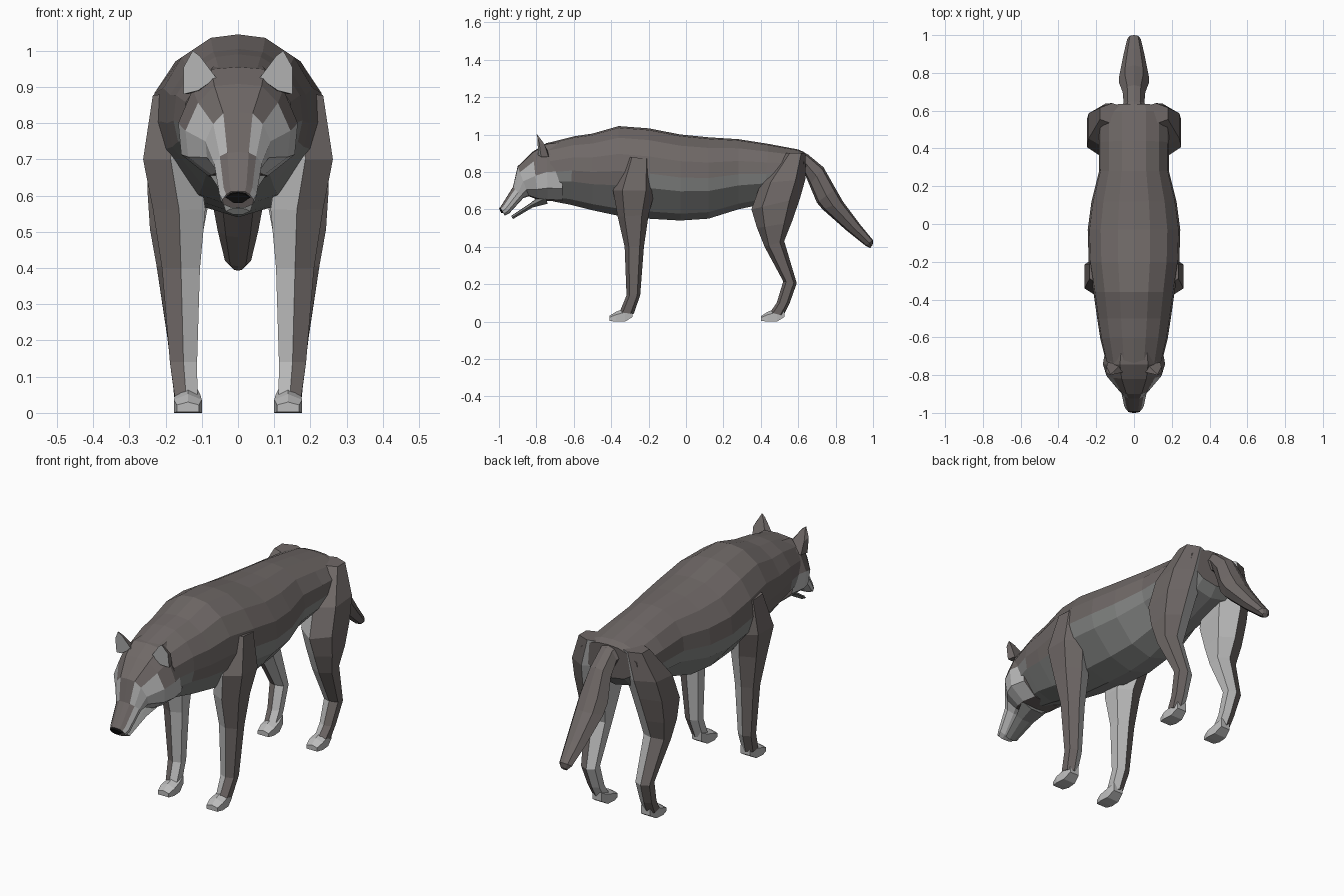
import bpy, bmesh

if "Cube" in bpy.data.objects:
    bpy.data.objects.remove(bpy.data.objects["Cube"])


def material(name, rgb):
    m = bpy.data.materials.new(name)
    m.diffuse_color = (*rgb, 1)
    m.use_nodes = True
    m.node_tree.nodes["Principled BSDF"].inputs["Base Color"].default_value = m.diffuse_color
    return m


MATS = [material("dark_fur", (0.16, 0.14, 0.135)),
        material("belly_fur", (0.23, 0.235, 0.23)),
        material("pale_fur", (0.50, 0.50, 0.50)),
        material("black_nose", (0.006, 0.006, 0.006))]
DARK, BELLY, PALE, NOSE = range(4)


def loft(name, rings, colour, sides=(1,)):
    """Skin a list of point rings, once per side; colour picks each face's material."""
    for side in sides:
        bm = bmesh.new()
        loops = [[bm.verts.new((x * side, y, z)) for x, y, z in r] for r in rings]
        n = len(loops[0])
        for a, b in zip(loops, loops[1:]):
            for i in range(n):
                j = (i + 1) % n
                bm.faces.new((a[i], a[j], b[j], b[i]))
        bm.faces.new(loops[0])
        bm.faces.new(loops[-1])
        bmesh.ops.remove_doubles(bm, verts=bm.verts, dist=0.0005)
        bmesh.ops.recalc_face_normals(bm, faces=bm.faces)
        for f in bm.faces:
            c, nrm = f.calc_center_median(), f.normal.copy()
            c.x *= side
            nrm.x *= side
            f.material_index = colour(c, nrm)
        label = name if len(sides) == 1 else name + ("_left" if side > 0 else "_right")
        me = bpy.data.meshes.new(label)
        bm.to_mesh(me)
        bm.free()
        for m in MATS:
            me.materials.append(m)
        bpy.context.collection.objects.link(bpy.data.objects.new(label, me))


def slice_ring(section, yt, zt, yb, zb, w):
    """Symmetric ring from a top point to a bottom point with half width w."""
    half = [(s * w, yt + (yb - yt) * t, zt + (zb - zt) * t) for t, s in section]
    return half + [(-x, y, z) for x, y, z in half[-2:0:-1]]


def leg_ring(yf, zf, yb, zb, xi, xo):
    """Six-sided leg ring: front and back ridges plus inner and outer sides."""
    def at(t, x):
        return (x, yf + (yb - yf) * t, zf + (zb - zf) * t)
    xm = (xi + xo) / 2
    return [at(0, xm), at(.22, xo), at(.78, xo), at(1, xm), at(.78, xi), at(.22, xi)]


# Torso and neck
TORSO = [(0, 0), (.02, .35), (.13, .72), (.31, .96), (.5, 1), (.66, .93), (.92, .5), (1, 0)]
torso = [(.635, .905, .62, .73, .165), (.60, .92, .58, .68, .185),
         (.44, .95, .42, .63, .185), (.28, .975, .28, .60, .185),
         (.12, .985, .12, .55, .225), (-.03, 1.0, -.03, .54, .245),
         (-.20, 1.033, -.20, .55, .24), (-.36, 1.045, -.36, .565, .215),
         (-.50, 1.005, -.50, .595, .195), (-.60, .99, -.62, .625, .178),
         (-.74, .955, -.70, .64, .15)]


def torso_colour(c, n):
    if n.z < -.2 or (c.z < .69 and c.y < .35) or (c.y > .6 and c.z < .78):
        return BELLY
    return DARK


loft("torso", [slice_ring(TORSO, *r) for r in torso], torso_colour)

# Head with muzzle
HEAD = [(0, 0), (.02, .45), (.2, .76), (.5, 1), (.78, .95), (.97, .5), (1, 0)]
head = [(-.66, .965, -.66, .64, .15), (-.745, .955, -.74, .645, .165),
        (-.82, .908, -.79, .65, .145), (-.90, .83, -.84, .67, .09),
        (-.925, .72, -.87, .66, .066), (-.98, .632, -.945, .578, .052),
        (-.993, .612, -.97, .566, .043)]


def head_colour(c, n):
    low = c.z < .82 and abs(c.x) > .04 and abs(n.x) > .45
    return PALE if low or n.z < -.6 and c.y < -.85 else DARK


loft("head", [slice_ring(HEAD, *r) for r in head], head_colour)

# Nose and open lower jaw
OVAL = [(0, 0), (.1, .6), (.5, 1), (1, .4), (1, 0)]
loft("nose", [slice_ring(OVAL, *r) for r in
              [(-.97, .618, -.965, .582, .040), (-1.0, .607, -.988, .58, .032)]],
     lambda c, n: NOSE)
loft("lower_jaw", [slice_ring(OVAL, *r) for r in
                   [(-.76, .69, -.74, .63, .08), (-.83, .635, -.82, .61, .055),
                    (-.935, .565, -.925, .548, .034)]],
     lambda c, n: BELLY)

# Ears: pale cupped front, dark back
ear_front = [(.06, -.785, .925), (.11, -.79, .89), (.15, -.775, .88),
             (.15, -.785, .955), (.125, -.80, 1.0), (.105, -.795, .985)]
ear_back = [(.07, -.745, .92), (.10, -.73, .89), (.14, -.735, .88),
            (.145, -.755, .945), (.125, -.795, 1.0), (.105, -.78, .98)]
loft("ear", [ear_front, ear_back],
     lambda c, n: PALE if n.y < -.6 else DARK, (1, -1))


def leg_colour(c, n):
    if c.z < .055:
        return PALE
    return PALE if n.x < -.25 else DARK


# Front legs, shoulder down to ankle
front_leg = [(-.32, .88, -.18, .87, .12, .235), (-.39, .70, -.165, .70, .11, .262),
             (-.365, .56, -.20, .57, .09, .235), (-.328, .40, -.225, .40, .105, .21),
             (-.318, .14, -.245, .14, .113, .188), (-.355, .05, -.28, .04, .112, .175)]
loft("front_leg", [leg_ring(*r) for r in front_leg], leg_colour, (1, -1))

# Hind legs, haunch down to ankle
hind_leg = [(.53, .90, .64, .90, .05, .18), (.40, .74, .638, .76, .06, .24),
            (.35, .60, .61, .66, .075, .25), (.38, .50, .565, .53, .095, .243),
            (.42, .40, .525, .43, .11, .225), (.52, .215, .592, .205, .115, .195),
            (.485, .10, .555, .10, .115, .182), (.45, .05, .52, .03, .112, .175)]
loft("hind_leg", [leg_ring(*r) for r in hind_leg], leg_colour, (1, -1))

# Paws
for label, y in (("front_paw", -.41), ("hind_paw", .402)):
    paw = [[(.10 + e, y + a, z0), (.177 - e, y + a, z0), (.177 - e, y + a, z0 + h * .7),
            (.138, y + a, z0 + h), (.10 + e, y + a, z0 + h * .7)]
           for a, z0, h, e in ((0, .003, .027, .008), (.035, 0, .052, 0),
                               (.085, 0, .072, .004), (.125, .025, .06, .012))]
    loft(label, paw, lambda c, n: PALE, (1, -1))

# Tail
TAIL = [(0, 0), (.1, .6), (.5, 1), (.9, .6), (1, 0)]
tail = [(.59, .92, .61, .80, .07), (.65, .895, .635, .79, .055),
        (.735, .825, .66, .73, .06), (.80, .71, .70, .635, .08),
        (.84, .64, .73, .60, .078), (.93, .52, .86, .485, .056),
        (1.0, .435, .96, .405, .036), (.998, .41, .985, .393, .018)]
loft("tail", [slice_ring(TAIL, *r) for r in tail], lambda c, n: DARK)
